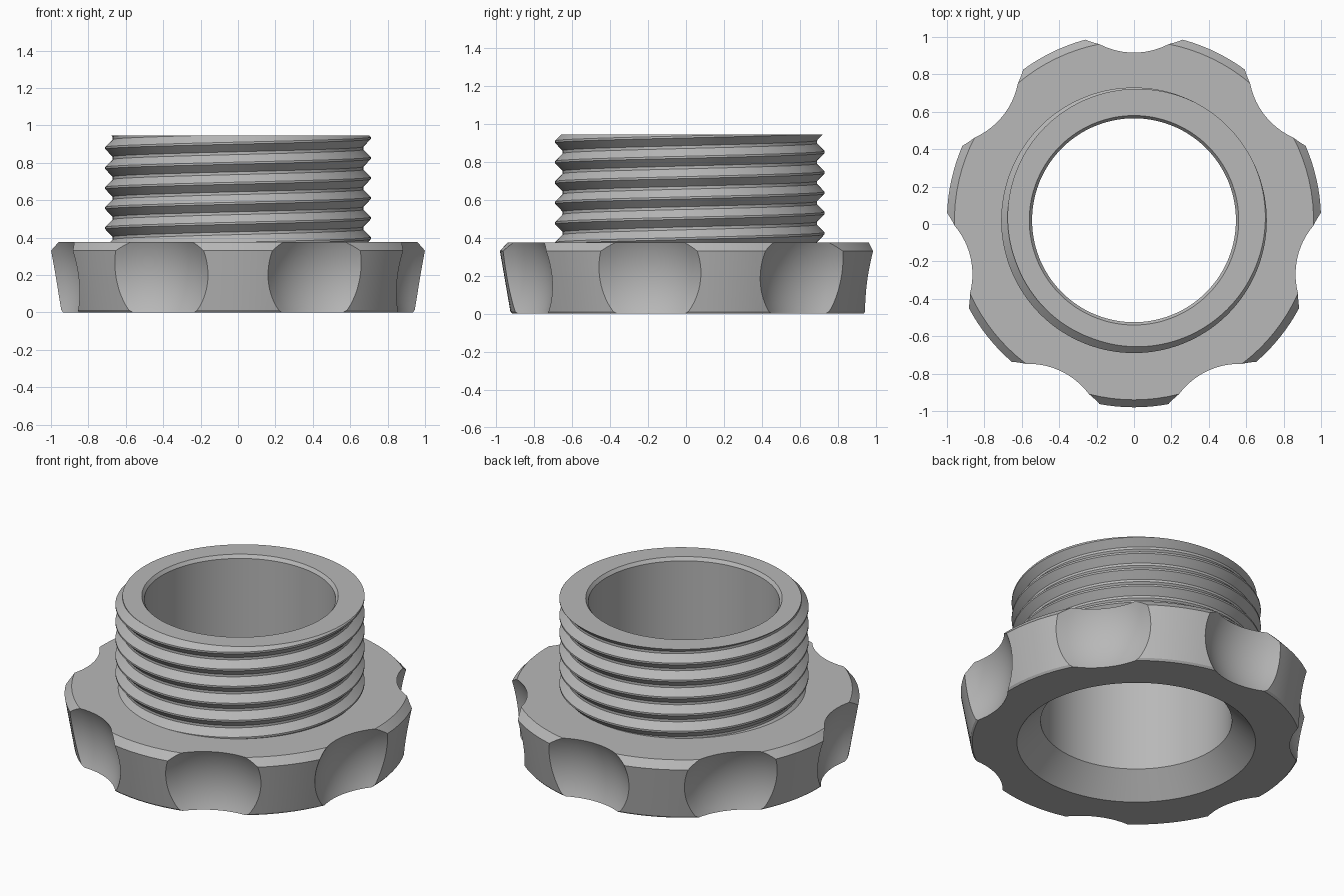
import bpy
from math import acos, cos, sin, sqrt, pi, tau, radians

if "Cube" in bpy.data.objects:
    bpy.data.objects.remove(bpy.data.objects["Cube"], do_unlink=True)

CY = 0.02                    # ring axis offset
BASE, TOP = 0.375, 0.945     # threaded collar span
BORE = 0.545
ROOT, CREST, PITCH = 0.67, 0.71, 0.107
SCOOPS, SCOOP_COLS, LOBE_COLS = 7, 12, 8
SECTOR_COLS = SCOOP_COLS + LOBE_COLS
SEG = SCOOPS * SECTOR_COLS
BALL_DIST, BALL_Z, BALL_R = 1.3, 0.165, 0.455

grey = bpy.data.materials.new("grey_plastic")
grey.use_nodes = True
COLOUR = (0.48, 0.48, 0.48, 1)
grey.diffuse_color = COLOUR
grey.node_tree.nodes["Principled BSDF"].inputs["Base Color"].default_value = COLOUR


def skin_columns(name, columns, closed):
    """Skin neighbouring columns of (angle, radius, z), sharing equal points."""
    index, verts, faces = {}, [], []

    def vert(point):
        a, r, z = point
        co = (round(r * cos(a), 5), round(r * sin(a), 5), round(z, 5))
        if co not in index:
            index[co] = len(verts)
            verts.append(co)
        return index[co]

    rings = [[vert(p) for p in col] for col in columns]
    rows = len(rings[0])
    for a, b in zip(rings, rings[1:]):
        for j in range(rows if closed else rows - 1):
            k = (j + 1) % rows
            face = list(dict.fromkeys((a[j], b[j], b[k], a[k])))
            if len(face) > 2:
                faces.append(face)
    mesh = bpy.data.meshes.new(name)
    mesh.from_pydata(verts, [], faces)
    mesh.validate()
    mesh.materials.append(grey)
    mesh.shade_smooth()
    mesh.set_sharp_from_angle(angle=radians(25))
    obj = bpy.data.objects.new(name, mesh)
    obj.location.y = CY
    bpy.context.collection.objects.link(obj)


def sector_angle(col, half):
    """Angle of a column when the scoop spans +-half of its sector."""
    sector, c = divmod(col, SECTOR_COLS)
    if c <= SCOOP_COLS:
        local = half * (2 * c / SCOOP_COLS - 1)
    else:
        local = half + (tau / SCOOPS - 2 * half) * (c - SCOOP_COLS) / LOBE_COLS
    return local, pi / 2 + tau * sector / SCOOPS + local


def rim_point(col, r, z):
    """Point on the flange side, pushed in where a ball-shaped scoop cuts it."""
    c2 = BALL_R ** 2 - (z - BALL_Z) ** 2
    half = acos((BALL_DIST ** 2 + r ** 2 - c2) / (2 * BALL_DIST * r))
    local, angle = sector_angle(col, half)
    if col % SECTOR_COLS <= SCOOP_COLS:
        r = BALL_DIST * cos(local) - sqrt(c2 - (BALL_DIST * sin(local)) ** 2)
    return angle, r, z


def ring_point(col, r, z):
    """Point on a plain round ring."""
    return sector_angle(col, pi / SCOOPS * SCOOP_COLS / SECTOR_COLS)[1], r, z


# Grip flange: tapered scooped side, chamfered rim, conical recess below
side = [(0.935, 0)]
side += [(0.945 + 0.055 * t / 14, 0.012 + 0.318 * t / 14) for t in range(15)]
side += [(1 - 0.04 * t / 3, 0.33 + 0.045 * t / 3) for t in range(1, 4)]
bore = [(BORE, BASE), (BORE, 0.14)]
columns = []
for i in range(SEG + 1):
    columns.append([ring_point(i, 0.68, 0)]
                   + [rim_point(i, r, z) for r, z in side]
                   + [ring_point(i, r, z) for r, z in bore])
skin_columns("grip_flange", columns, True)

# Thread shape: crest flat, slope, root flat, slope
CREST_HALF, ROOT_HALF = 0.05, 0.07


def thread_radius(phase):
    d = abs((phase + 0.5) % 1 - 0.5)
    t = (d - CREST_HALF) / (0.5 - ROOT_HALF - CREST_HALF)
    return CREST + (ROOT - CREST) * min(max(t, 0), 1)


# Threaded collar: helical outside, flat end, chamfered straight bore
steps = (-CREST_HALF, CREST_HALF, 0.5 - ROOT_HALF, 0.5 + ROOT_HALF)
columns = []
for i in range(SEG + 1):
    angle = tau * i / SEG
    start = TOP + PITCH * (i / SEG - 0.125)   # crest meets the end face here
    col = []
    for turn in range(-8, 3):
        for s in steps:
            z = min(max(start + PITCH * (turn + s), BASE), TOP)
            col.append((angle, thread_radius((z - start) / PITCH), z))
    col += [(angle, 0.56, TOP), (angle, BORE, TOP - 0.02), (angle, BORE, BASE)]
    columns.append(col)
skin_columns("threaded_collar", columns, False)
